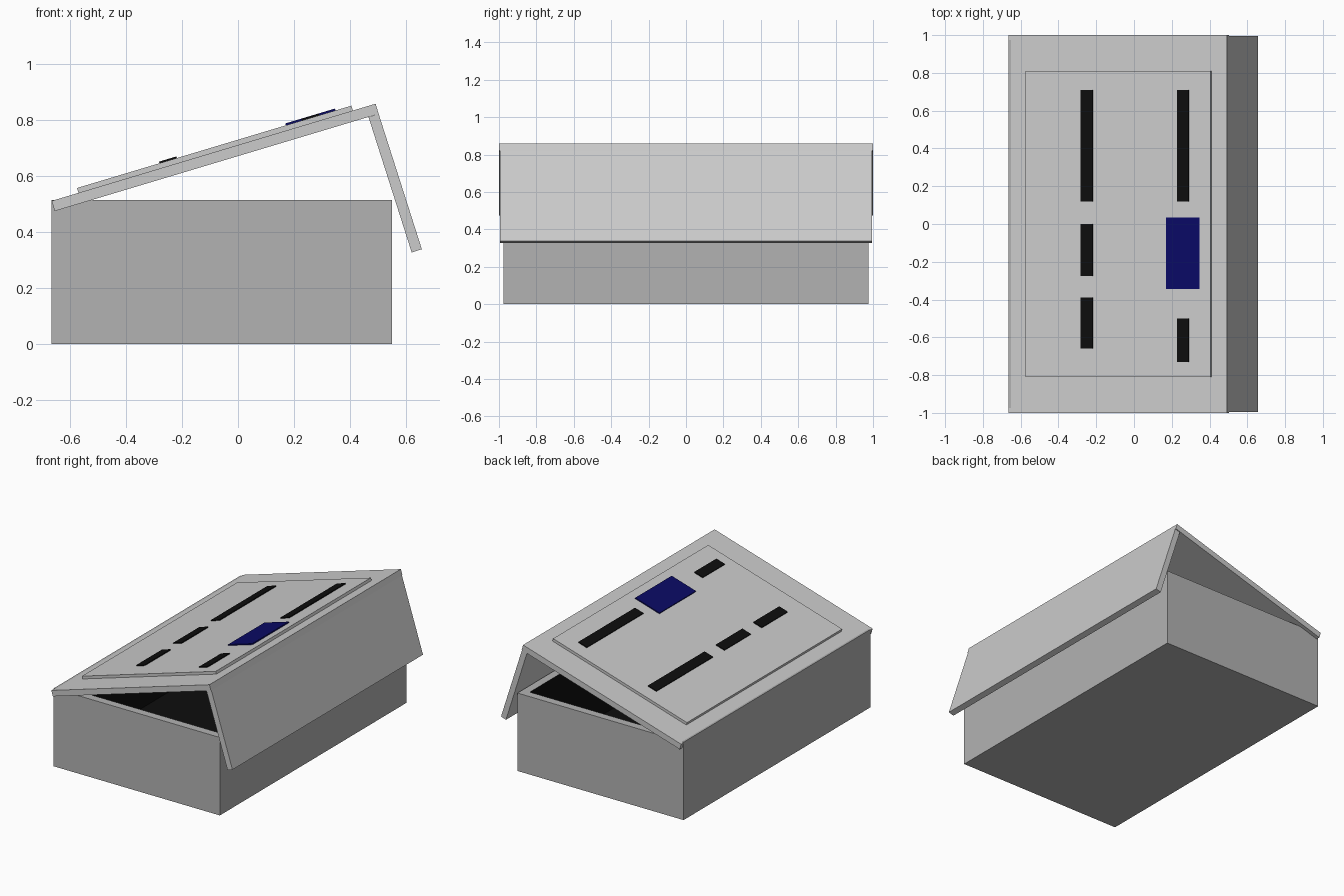
import bpy, bmesh, math
from mathutils import Matrix, Vector

if "Cube" in bpy.data.objects:
    bpy.data.objects.remove(bpy.data.objects["Cube"])

ANGLE = math.radians(16.7)          # lid opening angle


def material(name, rgb):
    m = bpy.data.materials.new(name)
    m.diffuse_color = (*rgb, 1)
    m.use_nodes = True
    m.node_tree.nodes["Principled BSDF"].inputs["Base Color"].default_value = m.diffuse_color
    return m


black = material("black", (0.004, 0.004, 0.004))
blue = material("blue", (0.003, 0.003, 0.13))


def box(name, lo, hi, mat=None, frame=None):
    """Box between two corners, optionally placed in a tilted frame."""
    bm = bmesh.new()
    bmesh.ops.create_cube(bm, size=1)
    lo, hi = Vector(lo), Vector(hi)
    bmesh.ops.scale(bm, verts=bm.verts, vec=hi - lo)
    bmesh.ops.translate(bm, verts=bm.verts, vec=(lo + hi) / 2)
    me = bpy.data.meshes.new(name)
    bm.to_mesh(me)
    bm.free()
    ob = bpy.data.objects.new(name, me)
    bpy.context.collection.objects.link(ob)
    if mat:
        me.materials.append(mat)
    if frame:
        ob.matrix_world = frame
    return ob


# Open case: the top is inset to a rim and sunk into a black cavity
case = box("case", (-0.665, -0.975, 0), (0.55, 0.975, 0.515))
case.data.materials.append(material("grey", (0.45, 0.45, 0.45)))
case.data.materials.append(black)
bm = bmesh.new()
bm.from_mesh(case.data)
top = max(bm.faces, key=lambda f: f.calc_center_median().z)
bmesh.ops.inset_region(bm, faces=[top], thickness=0.075)
sunk = bmesh.ops.extrude_discrete_faces(bm, faces=[top])["faces"][0]
bmesh.ops.translate(bm, verts=sunk.verts, vec=(0, 0, -0.44))
sunk.material_index = 1
for e in sunk.edges:
    for f in e.link_faces:
        f.material_index = 1
bm.to_mesh(case.data)
bm.free()

# Lid frame: origin on the top left edge, x running up the slope
lid = Matrix.Translation((-0.665, 0, 0.511)) @ Matrix.Rotation(-ANGLE, 4, 'Y')
box("lid", (0, -1, -0.038), (1.207, 1, 0), frame=lid)

# Front flap hanging from the high edge of the lid
flap = lid @ Matrix.Translation((1.207, 0, -0.038)) @ Matrix.Rotation(math.radians(-1), 4, 'Y')
box("lid_flap", (-0.038, -0.995, -0.507), (0, 0.995, 0), frame=flap)

# Raised panel on the lid
box("lid_panel", (0.1, -0.81, 0), (1.122, 0.81, 0.018), frame=lid)

# Black strips in two rows and the blue plate
rows = {0.407: [(0.12, 0.71), (-0.275, 0), (-0.66, -0.39)],
        0.938: [(0.12, 0.71), (-0.73, -0.5)]}
for x, spans in rows.items():
    for y0, y1 in spans:
        box("strip", (x, y0, 0.012), (x + 0.065, y1, 0.024), black, lid)
box("blue_plate", (0.878, -0.345, 0.012), (1.063, 0.035, 0.025), blue, lid)
